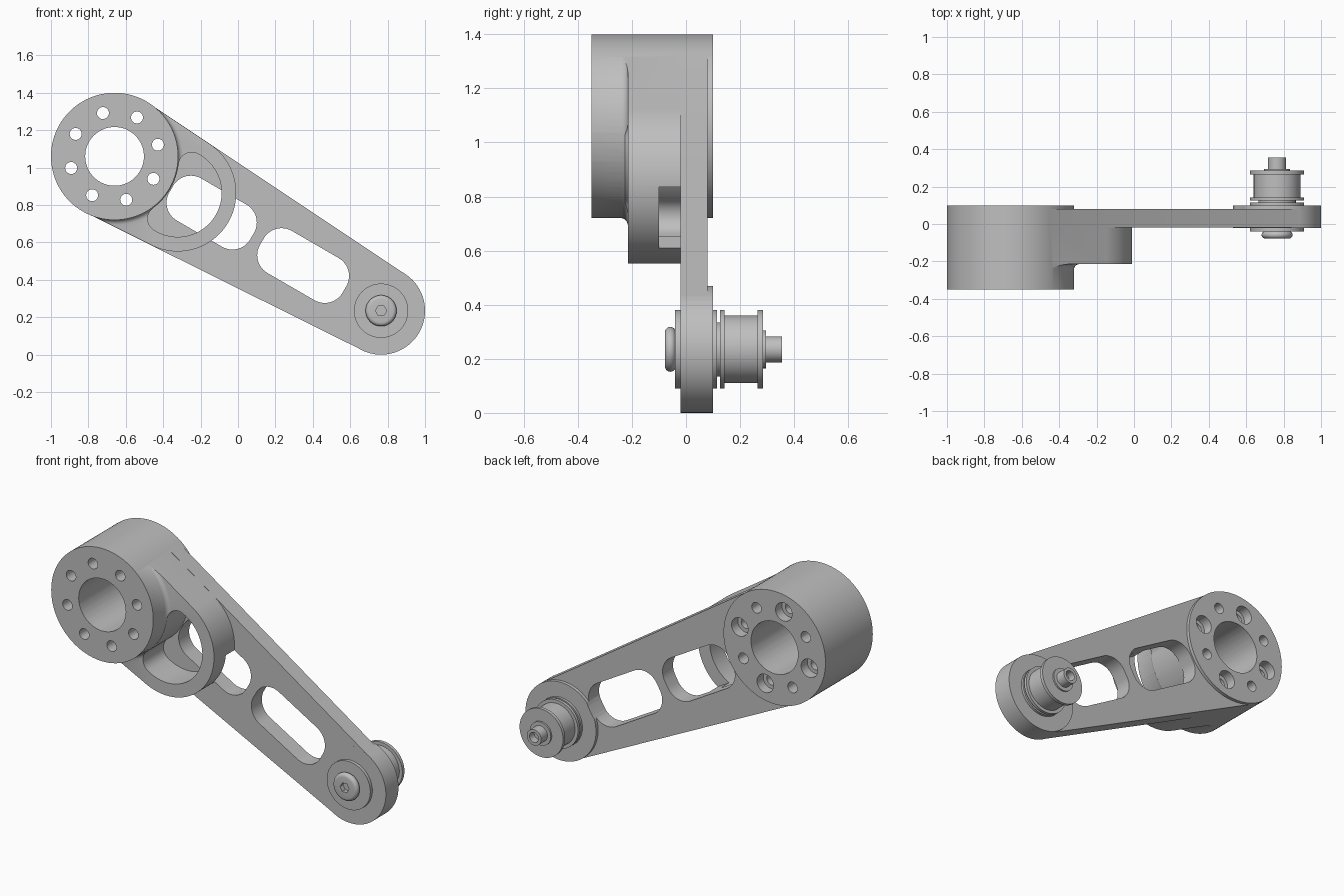
import bpy, bmesh, math
from math import sin, cos, pi, radians

if "Cube" in bpy.data.objects:
    bpy.data.objects.remove(bpy.data.objects["Cube"], do_unlink=True)

metal = bpy.data.materials.new("light_grey_metal")
metal.use_nodes = True
grey = (0.52, 0.52, 0.52, 1)
metal.diffuse_color = grey
metal.node_tree.nodes["Principled BSDF"].inputs["Base Color"].default_value = grey

HUB, TAIL = (-0.66, 1.06), (0.765, 0.235)
HUB_R, TAIL_R = 0.34, 0.235
SPAN = math.dist(HUB, TAIL)
TILT = math.atan2(TAIL[1] - HUB[1], TAIL[0] - HUB[0])
TAPER = math.asin((HUB_R - TAIL_R) / SPAN)


def arc(u, v, r, start, end, n=32):
    """Points of an arc in arm space (u along the arm, v across it)."""
    return [(u + r * cos(start + (end - start) * i / n),
             v + r * sin(start + (end - start) * i / n)) for i in range(n + 1)]


def place(u, v):
    return (HUB[0] + u * cos(TILT) - v * sin(TILT),
            HUB[1] + u * sin(TILT) + v * cos(TILT))


def finish(name, bm):
    bmesh.ops.remove_doubles(bm, verts=bm.verts, dist=1e-5)
    bmesh.ops.recalc_face_normals(bm, faces=bm.faces)
    mesh = bpy.data.meshes.new(name)
    bm.to_mesh(mesh)
    bm.free()
    mesh.materials.append(metal)
    ob = bpy.data.objects.new(name, mesh)
    bpy.context.collection.objects.link(ob)
    return ob


def prism(name, outline, y0, y1):
    """Extrude an arm-space outline from y0 to y1."""
    bm = bmesh.new()
    pts = [place(*p) for p in outline]
    face = bm.faces.new([bm.verts.new((x, y0, z)) for x, z in pts])
    new = bmesh.ops.extrude_face_region(bm, geom=[face])["geom"]
    bmesh.ops.translate(bm, vec=(0, y1 - y0, 0),
                        verts=[g for g in new if isinstance(g, bmesh.types.BMVert)])
    return finish(name, bm)


def turned(name, centre, profile, n=64):
    """Spin an (r, y) profile around the y axis through centre."""
    bm = bmesh.new()
    x, z = centre
    verts = [bm.verts.new((x + r, y, z)) for r, y in profile]
    edges = [bm.edges.new(pair) for pair in zip(verts, verts[1:])]
    bmesh.ops.spin(bm, geom=verts + edges, cent=(x, 0, z), axis=(0, 1, 0),
                   angle=2 * pi, steps=n, use_duplicate=False)
    return finish(name, bm)


def disc(name, centre, r, y0, y1, n=64):
    return turned(name, centre, [(0, y0), (r, y0), (r, y1), (0, y1)], n)


def combine(ob, other, operation):
    mod = ob.modifiers.new(operation, "BOOLEAN")
    mod.operation, mod.solver, mod.object = operation, "EXACT", other
    other.hide_render = True
    bpy.context.view_layer.objects.active = ob
    bpy.ops.object.modifier_apply(modifier=mod.name)
    bpy.data.objects.remove(other, do_unlink=True)


def hull(r, length, r_end):
    """Outline of two circles joined by tangents."""
    a = pi / 2 - TAPER
    return arc(0, 0, r, a, 2 * pi - a, 48) + arc(length, 0, r_end, -a, a, 48)


def slot(u0, u1, half, r):
    pts = []
    for k, (u, v) in enumerate([(u1 - r, half - r), (u0 + r, half - r),
                                (u0 + r, r - half), (u1 - r, r - half)]):
        pts += arc(u, v, r, k * pi / 2, (k + 1) * pi / 2, 12)
    return pts


# Raised boss beside the hub, hollowed by a crescent pocket with rounded corners
BOSS_U, BOSS_R, POCKET_R, WALL_R, FILLET = 0.39, 0.313, 0.235, 0.345, 0.07
near, far = WALL_R + FILLET, POCKET_R - FILLET
fu = (near ** 2 - far ** 2 + BOSS_U ** 2) / (2 * BOSS_U)
fv = math.sqrt(near ** 2 - fu ** 2)
outer, inner = math.atan2(fv, fu - BOSS_U), math.atan2(fv, fu)
pocket = (arc(BOSS_U, 0, POCKET_R, -outer, outer, 48)
          + arc(fu, fv, FILLET, outer, pi + inner, 12)[1:]
          + arc(0, 0, WALL_R, inner, -inner, 16)[1:]
          + arc(fu, -fv, FILLET, pi - inner, 2 * pi - outer, 12)[1:-1])


def boss(y0, y1):
    ob = prism("boss", hull(0.337, BOSS_U, BOSS_R), y0, y1)
    combine(ob, prism("pocket", pocket, y0 - 0.1, y1 + 0.1), "DIFFERENCE")
    return ob


# Arm casting: plate, boss, hub, blend around the hub and end pad
arm = prism("swing_arm", hull(0.3385, SPAN, 0.234), -0.02, 0.08)
combine(arm, boss(-0.215, 0.01), "UNION")
blend = turned("blend", HUB, [(0, -0.2), (0.365, -0.2), (0.365, -0.215), (0.352, -0.219),
                              (0.344, -0.227), (0.339, -0.24), (0, -0.24)], 96)
combine(blend, boss(-0.3, 0), "INTERSECT")
combine(arm, blend, "UNION")
combine(arm, disc("hub", HUB, HUB_R, -0.35, 0.1, 96), "UNION")
combine(arm, disc("end_pad", TAIL, TAIL_R, -0.0205, 0.1, 96), "UNION")

# Lightening slots, hub bore, bolt holes and rear counterbores
for u0, u1 in ((0.35, 0.85), (0.91, 1.42)):
    combine(arm, prism("slot", slot(u0, u1, 0.13, 0.11), -0.1, 0.2), "DIFFERENCE")
combine(arm, disc("bore", HUB, 0.157, -0.5, 0.5), "DIFFERENCE")
for i in range(8):
    a = radians(15 + 45 * i)
    centre = (HUB[0] + 0.24 * cos(a), HUB[1] + 0.24 * sin(a))
    combine(arm, disc("bolt_hole", centre, 0.032, -0.5, 0.5, 24), "DIFFERENCE")
    if i % 2 == 0:
        combine(arm, disc("counterbore", centre, 0.055, 0.04, 0.3, 32), "DIFFERENCE")

# Bearing flanges, spacer and axle at the tail
disc("front_bearing_flange", TAIL, 0.145, -0.04, -0.01)
disc("rear_bearing_flange", TAIL, 0.145, 0.09, 0.115)
disc("spacer", TAIL, 0.1, 0.11, 0.13)
turned("axle", TAIL, [(0, 0.1), (0.048, 0.1), (0.048, 0.355), (0.03, 0.355),
                      (0.03, 0.31), (0, 0.31)], 40)

# Flanged roller
turned("roller", TAIL, [(0, 0.125), (0.145, 0.125), (0.145, 0.143), (0.125, 0.143),
                        (0.125, 0.265), (0.145, 0.265), (0.145, 0.285), (0.07, 0.285),
                        (0.07, 0.295), (0, 0.295)])

# Round-headed screw with a hexagonal socket
round_edge = [(0.063 + 0.02 * cos(t), -0.058 + 0.02 * sin(t))
              for t in (radians(90 - 22.5 * i) for i in range(9))]
screw = turned("screw_head", TAIL, [(0, -0.03), (0.063, -0.03)] + round_edge + [(0, -0.078)])
combine(screw, disc("socket", TAIL, 0.03, -0.2, -0.05, 6), "DIFFERENCE")

# Smooth the round walls and keep the edges crisp
bpy.ops.object.select_all(action="DESELECT")
for ob in bpy.context.collection.objects:
    if ob.type == "MESH" and ob.data.materials and ob.data.materials[0] == metal:
        ob.select_set(True)
        bpy.context.view_layer.objects.active = ob
bpy.ops.object.shade_smooth_by_angle(angle=radians(30))
